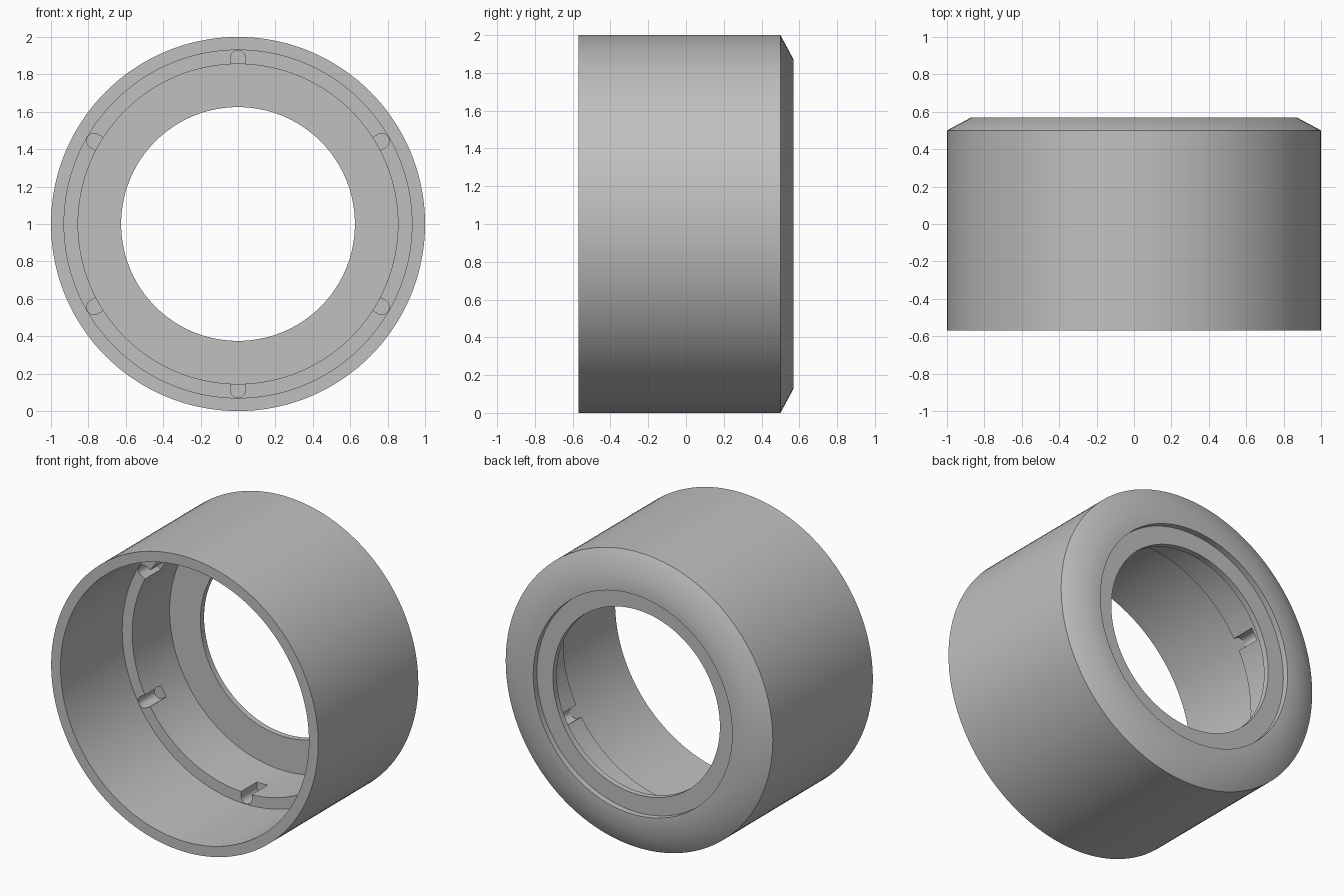
import bpy, bmesh
from math import pi, cos, sin, radians
from mathutils import Matrix, Vector

cube = bpy.data.objects.get("Cube")
if cube:
    bpy.data.objects.remove(cube, do_unlink=True)

CENTRE = Vector((0, 0, 1))
SEGMENTS = 144


def make_object(name, bm):
    bmesh.ops.recalc_face_normals(bm, faces=bm.faces)
    mesh = bpy.data.meshes.new(name)
    bm.to_mesh(mesh)
    bm.free()
    obj = bpy.data.objects.new(name, mesh)
    bpy.context.collection.objects.link(obj)
    return obj


def lathe(name, profile):
    """Spin a closed (radius, y) profile around the horizontal axis."""
    bm = bmesh.new()
    verts = [bm.verts.new((0, y, 1 + r)) for r, y in profile]
    edges = [bm.edges.new((v, verts[i - 1])) for i, v in enumerate(verts)]
    bmesh.ops.spin(bm, geom=verts + edges, cent=CENTRE, axis=(0, 1, 0),
                   angle=2 * pi, steps=SEGMENTS, use_duplicate=False)
    bmesh.ops.remove_doubles(bm, verts=bm.verts, dist=1e-5)
    return make_object(name, bm)


def slot_cutters(count, half_width, tip, y0, y1, arc=12):
    """Round-ended prisms set around the axis."""
    bm = bmesh.new()
    base = tip - half_width
    outline = [(half_width, 0.8)]
    outline += [(half_width * cos(pi * i / arc), base + half_width * sin(pi * i / arc))
                for i in range(arc + 1)]
    outline.append((-half_width, 0.8))
    for k in range(count):
        turn = Matrix.Rotation(2 * pi * k / count, 3, 'Y')
        face = bm.faces.new([bm.verts.new(turn @ Vector((x, y0, r)) + CENTRE)
                             for x, r in outline])
        end = bmesh.ops.extrude_face_region(bm, geom=[face])["geom"]
        bmesh.ops.translate(bm, vec=(0, y1 - y0, 0),
                            verts=[g for g in end if isinstance(g, bmesh.types.BMVert)])
    obj = make_object("slot_cutter", bm)
    obj.hide_render = True
    return obj


# Ring body: open front, stepped bore, thin flange, recessed chamfered back
ring = lathe("ring_body", [
    (1.0, -0.57), (1.0, 0.50), (0.87, 0.57),     # outer wall and chamfer
    (0.745, 0.57), (0.745, 0.53), (0.625, 0.53),  # back recess
    (0.625, 0.49), (0.855, 0.49),                 # flange
    (0.855, 0.09), (0.93, 0.09), (0.93, -0.57),   # stepped bore
])

# Six slots cut into the inner shoulder
cutter = slot_cutters(6, 0.04, 0.928, 0.06, 0.26)
cut = ring.modifiers.new("slots", 'BOOLEAN')
cut.operation = 'DIFFERENCE'
cut.solver = 'EXACT'
cut.object = cutter
bpy.ops.object.select_all(action='DESELECT')
ring.select_set(True)
bpy.context.view_layer.objects.active = ring
bpy.ops.object.modifier_apply(modifier=cut.name)
bpy.data.objects.remove(cutter, do_unlink=True)

# Plain grey material
grey = bpy.data.materials.new("plain_grey")
grey.use_nodes = True
colour = (0.53, 0.53, 0.53, 1)
grey.diffuse_color = colour
grey.node_tree.nodes["Principled BSDF"].inputs["Base Color"].default_value = colour
ring.data.materials.clear()
ring.data.materials.append(grey)

bpy.ops.object.shade_smooth_by_angle(angle=radians(30))
